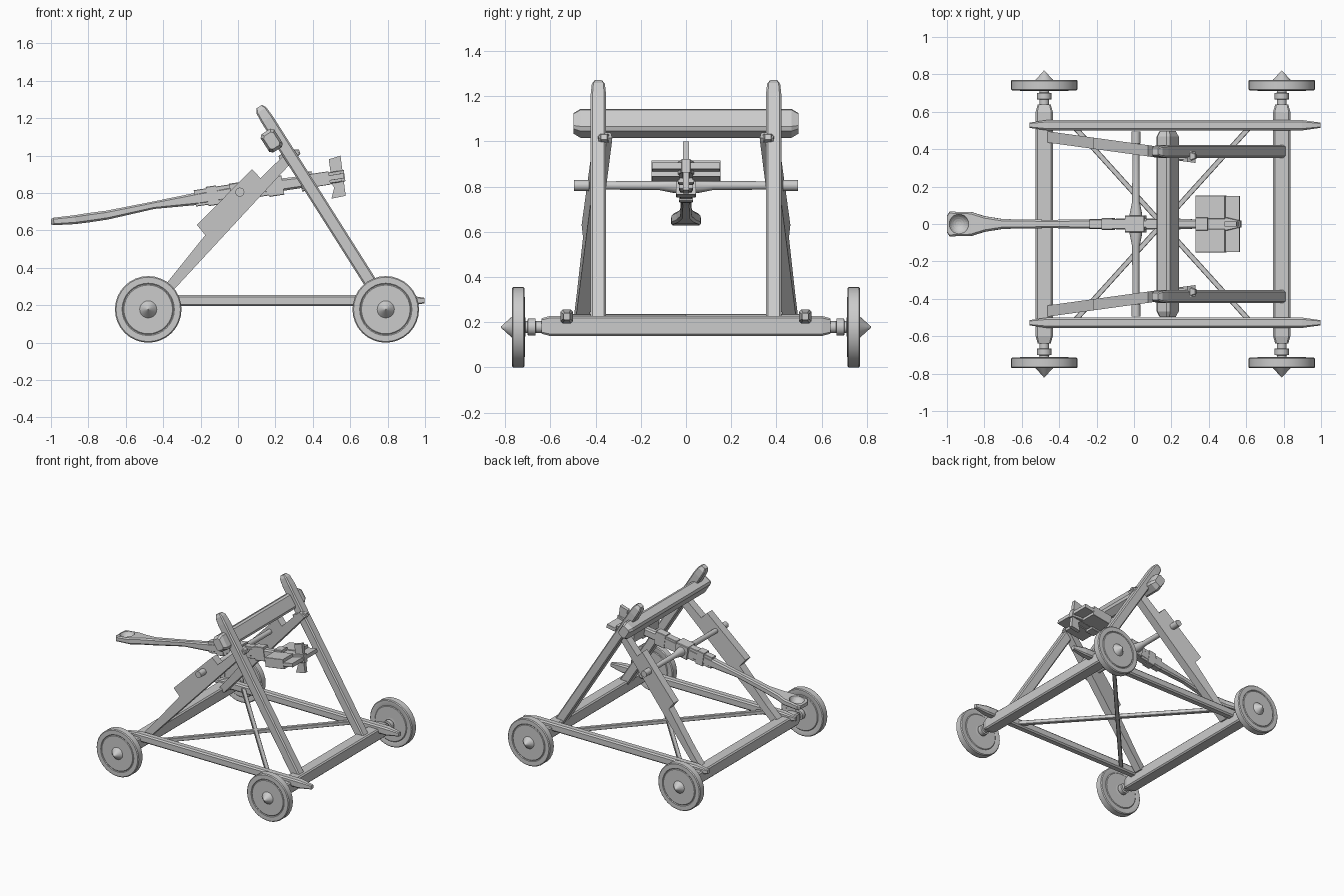
import bpy, bmesh, math
from mathutils import Vector

if "Cube" in bpy.data.objects:
    bpy.data.objects.remove(bpy.data.objects["Cube"])


def finish(name, bm, smooth=None):
    bmesh.ops.recalc_face_normals(bm, faces=bm.faces)
    me = bpy.data.meshes.new(name)
    bm.to_mesh(me)
    bm.free()
    ob = bpy.data.objects.new(name, me)
    bpy.context.collection.objects.link(ob)
    if smooth:
        bpy.ops.object.select_all(action='DESELECT')
        bpy.context.view_layer.objects.active = ob
        ob.select_set(True)
        bpy.ops.object.shade_smooth_by_angle(angle=math.radians(smooth))
    return ob


def skin(bm, rings):
    for a, b in zip(rings, rings[1:]):
        for i in range(len(a)):
            j = (i + 1) % len(a)
            bm.faces.new((a[i], a[j], b[j], b[i]))
    bm.faces.new(rings[0])
    bm.faces.new(rings[-1])


def loft(name, sections, side=(0, 1, 0), chamfer=0.2):
    """Chamfered timber; each section is (point, half width along side, half depth)."""
    bm = bmesh.new()
    pts = [Vector(s[0]) for s in sections]
    rings = []
    for i, (p, w, h) in enumerate(sections):
        d = (pts[min(i + 1, len(pts) - 1)] - pts[max(i - 1, 0)]).normalized()
        s = Vector(side)
        s = (s - d * s.dot(d)).normalized()
        u = d.cross(s)
        c = chamfer * min(w, h)
        oct8 = [(w, h - c), (w - c, h), (c - w, h), (-w, h - c),
                (-w, c - h), (c - w, -h), (w - c, -h), (w, c - h)]
        rings.append([bm.verts.new(pts[i] + s * a + u * b) for a, b in oct8])
    skin(bm, rings)
    return finish(name, bm)


def beam(name, a, b, w, h, tip=0.04, shrink=0.6, **kw):
    """Straight timber with tapered ends."""
    a, b = Vector(a), Vector(b)
    t = (b - a).normalized() * tip
    return loft(name, [(a, w * shrink, h * shrink), (a + t, w, h),
                       (b - t, w, h), (b, w * shrink, h * shrink)], **kw)


def lathe(name, profile, x, z, sign=1, n=32):
    """Turn (y, radius) points around a y-parallel axis."""
    bm = bmesh.new()
    rings = [[bm.verts.new((x + r * math.cos(2 * math.pi * i / n), sign * y,
                            z + r * math.sin(2 * math.pi * i / n))) for i in range(n)]
             for y, r in profile]
    skin(bm, rings)
    return finish(name, bm, 30)


def prism(name, outline, y0, y1, shear=lambda x: 0):
    """Extrude an xz outline along y, optionally sheared in y."""
    bm = bmesh.new()
    skin(bm, [[bm.verts.new((x, y + shear(x), z)) for x, z in outline] for y in (y0, y1)])
    return finish(name, bm)


# Wheels, hubs and axle beams
wheel = [(.712, .04), (.712, .13), (.716, .135), (.714, .14), (.714, .172), (.72, .178),
         (.765, .178), (.771, .172), (.771, .14), (.767, .135), (.771, .13), (.771, .045)]
hub = [(.62, .026), (.665, .026), (.667, .038), (.70, .038), (.702, .026),
       (.71, .026), (.712, .046), (.771, .046), (.82, .002)]
for end, x in (("rear", -.48), ("front", .79)):
    beam(end + "_axle_beam", (x, -.64, .183), (x, .64, .183), .046, .045,
         tip=.04, shrink=.75, side=(1, 0, 0))
    for s in (-1, 1):
        lathe(end + "_wheel", wheel, x, .178, s)
        lathe(end + "_hub", hub, x, .178, s, 20)

for s in (-1, 1):
    # Side rails
    beam("side_rail", (-.56, s * .528, .225), (.997, s * .528, .225), .028, .03,
         tip=.1, shrink=.5, chamfer=.35)
    # Leaning front posts
    loft("front_post", [((.785, s * .388, .2), .034, .035), ((.155, s * .388, 1.195), .034, .035),
                        ((.125, s * .388, 1.242), .029, .031),
                        ((.113, s * .388, 1.262), .018, .018)], chamfer=.25)
    # Slanted rear braces with their thick bearing plate
    outline = [(-.475, .215), (-.38, .32), (-.175, .575), (-.22, .63), (.075, .927),
               (.12, .88), (.285, 1.04), (.33, 1.015), (.32, 1.0), (-.42, .2)]
    prism("rear_brace", outline, s * .438, s * .498, lambda x: -s * .138 * (x + .48))
    beam("brace_peg", (.22, s * .362, .985), (.33, s * .362, 1.02), .022, .02, tip=.02)
    # Crossed floor struts
    beam("floor_strut", (-.32, s * .52, .222), (.62, -s * .52, .222), .014, .014,
         tip=.01, side=(0, 0, 1))

# Top cross beam, square to the posts
beam("cross_beam", (.18, -.497, 1.08), (.18, .497, 1.08), .043, .058, tip=.03,
     shrink=.72, side=(.845, 0, .535), chamfer=.35)

# Pivot rod
half = [(.495, .024), (.43, .024), (.425, .018), (.12, .02), (.05, .034)]
lathe("pivot_rod", [(-y, r) for y, r in half] + half[::-1], .01, .805, 1, 16)

# Throwing arm with spoon end
arm = loft("throwing_arm", [
    ((-1.0, 0, .647), .045, .014), ((-.985, 0, .648), .066, .02), ((-.87, 0, .658), .064, .024),
    ((-.80, 0, .668), .042, .025), ((-.70, 0, .682), .026, .024), ((-.45, 0, .735), .022, .02),
    ((-.2, 0, .772), .026, .034), ((.01, 0, .808), .03, .036), ((.2, 0, .84), .026, .034),
    ((.55, 0, .887), .024, .028)], chamfer=.4)
bm = bmesh.new()
bmesh.ops.create_uvsphere(bm, u_segments=24, v_segments=12, radius=.056)
bmesh.ops.translate(bm, verts=bm.verts, vec=(-.938, 0, .692))
cutter = finish("cup_cutter", bm)
cutter.hide_render = True
mod = arm.modifiers.new("cup", 'BOOLEAN')
mod.object = cutter
mod.solver = 'EXACT'
bpy.context.view_layer.objects.active = arm
bpy.ops.object.modifier_apply(modifier="cup")
bpy.data.objects.remove(cutter)


def on_arm(x, up=0):
    return (x - .15 * up, 0, .808 + .152 * (x - .01) + up)


# Collars along the arm
for x0, x1, w, h in ((-.23, -.165, .024, .044), (-.165, -.11, .031, .052),
                     (-.11, -.03, .026, .046), (-.04, .06, .045, .05),
                     (.07, .16, .026, .044), (.16, .24, .03, .052), (.335, .40, .035, .05)):
    loft("arm_collar", [(on_arm(x0), w, h), (on_arm(x1), w, h)], chamfer=.1)

# Counterweight blocks, tail wings and upright fin
for s in (-1, 1):
    def wing(name, x0, x1, y, w, h):
        loft(name, [((on_arm(x0)[0], s * y, on_arm(x0)[2]), w, h),
                    ((on_arm(x1)[0], s * y, on_arm(x1)[2]), w, h)], chamfer=.05)
    wing("weight_block", .335, .49, .09, .062, .036)
    wing("tail_wing", .48, .565, .085, .065, .014)
loft("weight_core", [(on_arm(.40), .035, .03), (on_arm(.5), .035, .03),
                     (on_arm(.57), .018, .03)], chamfer=.1)
prism("upright_fin", [(.485, .98), (.548, 1.0), (.576, .785), (.50, .77), (.515, .83),
                      (.48, .87), (.495, .91)], -.014, .014)
